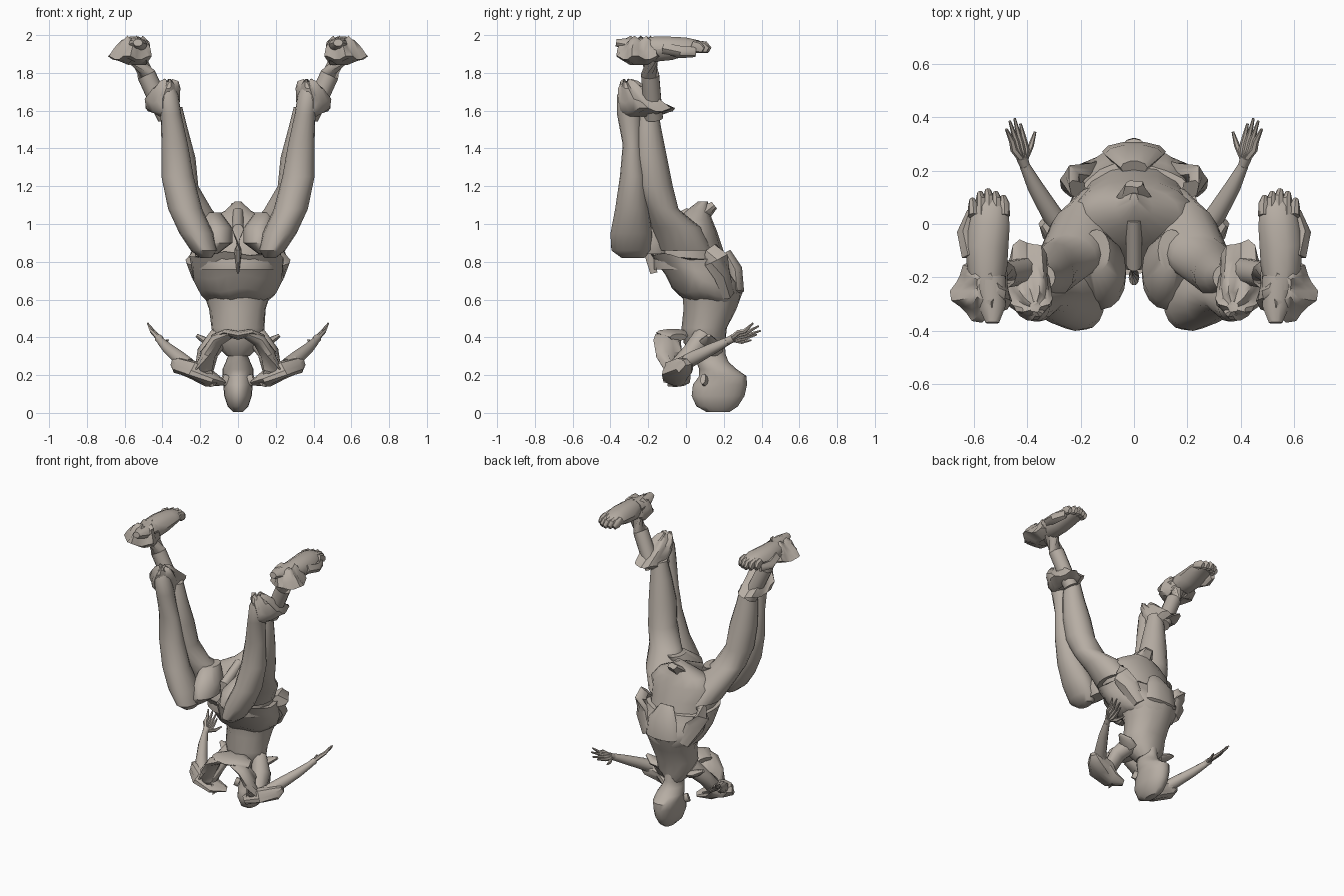
import bpy, bmesh, math
from mathutils import Vector

cloth = bpy.data.materials.new("warm_grey")
cloth.diffuse_color = (0.47, 0.42, 0.37, 1)


def finish(name, bm, mirror, angle=40):
    bmesh.ops.recalc_face_normals(bm, faces=bm.faces)
    me = bpy.data.meshes.new(name)
    bm.to_mesh(me)
    bm.free()
    me.materials.append(cloth)
    ob = bpy.data.objects.new(name, me)
    bpy.context.collection.objects.link(ob)
    if mirror:
        ob.modifiers.new("mirror", "MIRROR")
    bpy.ops.object.select_all(action="DESELECT")
    bpy.context.view_layer.objects.active = ob
    ob.select_set(True)
    bpy.ops.object.shade_smooth_by_angle(angle=math.radians(angle))
    return ob


def skin(bm, rings):
    n = len(rings[0])
    for a, b in zip(rings, rings[1:]):
        for i in range(n):
            bm.faces.new((a[i], a[(i + 1) % n], b[(i + 1) % n], b[i]))
    bm.faces.new(rings[0])
    bm.faces.new(rings[-1])


def loft(name, rows, mirror=False, n=16, wave=0, folds=5, sag=0, tilt=0):
    """Stack of ellipses: x, y, z, half width, half depth."""
    bm = bmesh.new()
    rings = []
    for j, (x, y, z, rx, ry) in enumerate(rows):
        ring = []
        for i in range(n):
            a = math.tau * i / n
            w = math.cos(folds * a + j * 0.8)
            k = 1 + wave * w
            dy = ry * k * math.sin(a)
            ring.append(bm.verts.new((x + rx * k * math.cos(a), y + dy,
                                      z + sag * w + tilt * dy)))
        rings.append(ring)
    skin(bm, rings)
    return finish(name, bm, mirror)


def limb(name, rows, mirror=True, n=10, wave=0):
    """Tube along a path: x, y, z, half width, half height."""
    bm = bmesh.new()
    pts = [Vector(r[:3]) for r in rows]
    rings = []
    for j, p in enumerate(pts):
        t = (pts[min(j + 1, len(pts) - 1)] - pts[max(j - 1, 0)]).normalized()
        up = Vector((0, 0, 1)) if abs(t.z) < 0.9 else Vector((0, 1, 0))
        side = t.cross(up).normalized()
        up = side.cross(t)
        ring = []
        for i in range(n):
            a = math.tau * i / n
            k = 1 + wave * math.cos(4 * a + j)
            ring.append(bm.verts.new(p + side * rows[j][3] * k * math.cos(a)
                                     + up * rows[j][4] * k * math.sin(a)))
        rings.append(ring)
    skin(bm, rings)
    return finish(name, bm, mirror)


# Inverted head and neck
loft("head", [(0, .17, .004, .025, .06), (0, .165, .035, .055, .11), (0, .17, .09, .073, .14),
              (0, .18, .15, .078, .143), (0, .195, .195, .082, .125), (0, .17, .23, .083, .10),
              (0, .14, .27, .065, .085), (0, .13, .31, .05, .08), (0, .11, .42, .07, .09)], n=20)
limb("ear", [(.06, .10, .17, .02, .03), (.085, .09, .18, .015, .03)])

# Torso, jacket hem and hips
loft("chest", [(0, .12, .30, .06, .07), (0, .10, .37, .13, .11), (0, .10, .45, .14, .12),
               (0, .13, .55, .15, .14), (0, .14, .64, .18, .16)], wave=.03)
loft("jacket_hem", [(0, .13, .585, .15, .14), (0, .11, .63, .20, .18), (0, .09, .70, .235, .195),
                    (0, .05, .76, .24, .20), (0, .02, .82, .25, .21)],
     n=24, wave=.03, sag=.01, tilt=-.12)
loft("hips", [(0, .03, .76, .22, .20), (0, .01, .87, .23, .185), (0, .03, .96, .23, .135),
              (0, .04, 1.02, .17, .10), (0, .06, 1.07, .07, .06), (0, .09, 1.12, .015, .025)])
limb("jacket_pleat", [(.21, .13, .86, .03, .05), (.24, .16, .81, .035, .06),
                      (.20, .19, .74, .035, .06), (.14, .22, .62, .03, .04)], wave=.15)
limb("back_pleat", [(0, .21, .85, .05, .03), (0, .26, .76, .11, .04),
                    (0, .27, .65, .12, .04), (0, .23, .57, .10, .03)], mirror=False)
limb("waist_knot", [(0, .04, 1.0, .05, .05), (0, .10, 1.06, .06, .035),
                    (0, .15, 1.10, .035, .02)], mirror=False, wave=.2)
limb("front_wedge", [(0, -.17, .74, .006, .02), (0, -.20, .86, .02, .03),
                     (0, -.15, .97, .03, .04), (0, .02, 1.06, .03, .03)], mirror=False)

# Trouser legs: thigh column, inner seat and the fold in front
loft("thigh", [(.15, 0, .86, .10, .14), (.19, -.05, .98, .13, .13), (.25, -.13, 1.08, .11, .09),
               (.30, -.17, 1.20, .09, .10), (.315, -.19, 1.35, .09, .09),
               (.335, -.20, 1.50, .07, .07), (.345, -.20, 1.62, .05, .05)], True)
loft("shin_fold", [(.17, -.28, .82, .03, .06), (.18, -.29, .86, .07, .105),
                   (.22, -.29, .95, .09, .11), (.28, -.285, 1.08, .09, .09),
                   (.32, -.28, 1.25, .085, .07), (.335, -.285, 1.42, .07, .05),
                   (.355, -.30, 1.58, .055, .065), (.37, -.31, 1.68, .055, .055),
                   (.375, -.315, 1.74, .03, .025)], True)
loft("inner_seat", [(.15, -.20, .84, .04, .10), (.12, -.20, .90, .09, .12),
                    (.11, -.17, .98, .08, .12), (.14, -.10, 1.06, .05, .08)], True)

# Ruffled cuffs below the foot
loft("knee_cuff", [(.37, -.24, 1.58, .06, .10), (.40, -.20, 1.605, .085, .14),
                   (.40, -.24, 1.65, .09, .11), (.38, -.28, 1.71, .07, .075),
                   (.37, -.30, 1.745, .05, .045), (.37, -.31, 1.76, .02, .02)],
     True, n=20, wave=.1, sag=.012)
limb("ankle", [(.38, -.17, 1.56, .045, .05), (.43, -.18, 1.67, .05, .05),
               (.485, -.19, 1.79, .05, .05), (.54, -.19, 1.90, .06, .07)])
loft("ankle_cuff", [(.54, -.24, 1.855, .06, .07), (.57, -.25, 1.88, .11, .11),
                    (.56, -.25, 1.92, .09, .10), (.55, -.25, 1.965, .065, .08),
                    (.55, -.24, 1.985, .04, .05)], True, n=20, wave=.12, sag=.012)
limb("heel", [(.53, -.37, 1.96, .025, .02), (.53, -.31, 1.95, .05, .035),
              (.54, -.20, 1.94, .06, .05)])

# Foot with separate toes
limb("foot", [(.55, -.25, 1.93, .05, .055), (.55, -.17, 1.925, .075, .07),
              (.55, -.08, 1.93, .08, .065), (.54, .0, 1.94, .075, .05),
              (.535, .06, 1.94, .065, .035), (.53, .085, 1.935, .05, .025)])
for i in range(5):
    x = .485 + i * .029
    y = (.10, .115, .125, .115, .09)[i]
    limb("toe", [(x, .03, 1.95, .02, .025), (x, y - .025, 1.935, .02, .032),
                 (x + .004, y, 1.92, .012, .018)], n=8)
limb("strap", [(.61, -.12, 1.93, .03, .03), (.63, -.03, 1.91, .03, .03),
               (.61, .05, 1.91, .015, .025)], wave=.15)

# Arms with ragged sleeves
limb("upper_arm", [(.10, .09, .40, .05, .06), (.16, .03, .32, .06, .05),
                   (.18, -.05, .23, .06, .05), (.24, -.04, .23, .05, .045),
                   (.30, .01, .27, .04, .04)])
limb("forearm", [(.26, -.03, .25, .04, .04), (.31, .04, .29, .038, .038),
                 (.37, .14, .34, .03, .03), (.41, .22, .38, .019, .022)])
limb("sleeve", [(.08, -.01, .16, .03, .015), (.15, -.05, .18, .07, .04),
                (.23, -.05, .225, .08, .05), (.31, -.01, .25, .055, .045),
                (.34, .01, .27, .025, .02)], n=14, wave=.15)
limb("shoulder_flap", [(.04, -.12, .415, .04, .02), (.11, -.10, .385, .07, .03),
                       (.16, -.09, .31, .075, .035), (.19, -.08, .22, .06, .035),
                       (.13, -.06, .15, .04, .02)], wave=.12)
limb("collar", [(-.12, -.04, .40, .05, .02), (-.06, -.07, .425, .09, .02),
                (0, -.06, .41, .09, .025), (.06, -.07, .425, .09, .02),
                (.12, -.04, .40, .05, .02)], mirror=False)
limb("shoulder_point", [(.12, .10, .36, .05, .03), (.17, .12, .38, .05, .02),
                        (.22, .12, .41, .01, .01)])

# Hands held on edge, with spread fingers
limb("wrist", [(.405, .21, .375, .018, .02), (.42, .25, .395, .022, .022)])
for x0, z0, x1, y1, z1 in ((.405, .39, .425, .375, .415), (.42, .402, .447, .395, .435),
                           (.435, .415, .465, .385, .46), (.45, .428, .478, .355, .475)):
    limb("finger", [(.415, .235, .39, .014, .014), (x0, .28, z0, .014, .014),
                    (x0 + .006, .31, z0 + .005, .012, .012),
                    (x1, y1, z1, .005, .005)], n=6)
limb("thumb", [(.405, .25, .385, .012, .012), (.385, .295, .375, .011, .011),
               (.37, .345, .385, .005, .005)], n=6)
